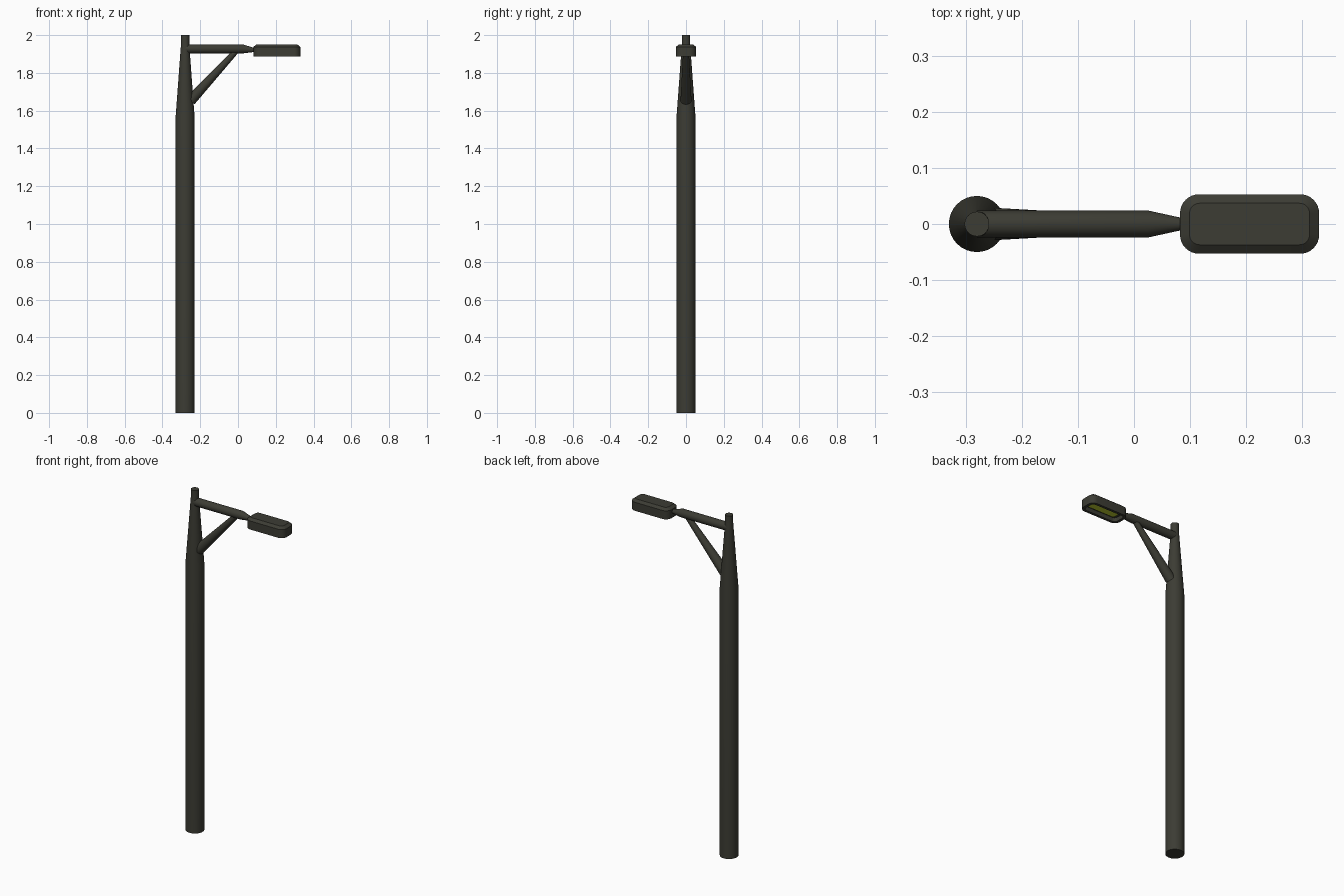
import bpy, bmesh, math
from mathutils import Vector

if "Cube" in bpy.data.objects:
    bpy.data.objects.remove(bpy.data.objects["Cube"])


def material(name, color):
    m = bpy.data.materials.new(name)
    m.diffuse_color = (*color, 1)
    m.use_nodes = True
    m.node_tree.nodes["Principled BSDF"].inputs["Base Color"].default_value = m.diffuse_color
    return m


METAL = material("dark_metal", (0.045, 0.045, 0.034))
GLOW = material("lamp_yellow", (0.5, 0.6, 0.03))


def loft(name, rings, mat):
    """Skin a list of equal-length rings and close both ends."""
    bm = bmesh.new()
    loops = [[bm.verts.new(p) for p in ring] for ring in rings]
    n = len(loops[0])
    for a, b in zip(loops, loops[1:]):
        for i in range(n):
            j = (i + 1) % n
            bm.faces.new((a[i], a[j], b[j], b[i]))
    bm.faces.new(loops[0][::-1])
    bm.faces.new(loops[-1])
    bmesh.ops.recalc_face_normals(bm, faces=bm.faces)
    mesh = bpy.data.meshes.new(name)
    bm.to_mesh(mesh)
    bm.free()
    ob = bpy.data.objects.new(name, mesh)
    bpy.context.collection.objects.link(ob)
    mesh.materials.append(mat)
    bpy.ops.object.select_all(action='DESELECT')
    ob.select_set(True)
    bpy.context.view_layer.objects.active = ob
    bpy.ops.object.shade_smooth_by_angle(angle=math.radians(30))
    return ob


def tube(name, stations, n=32):
    """Round bar through (centre, radius) stations, square to its axis."""
    pts = [Vector(c) for c, r in stations]
    axis = (pts[-1] - pts[0]).normalized()
    u = Vector((0, 1, 0))
    v = axis.cross(u)
    rings = [[c + r * (math.cos(2 * math.pi * i / n) * u + math.sin(2 * math.pi * i / n) * v)
              for i in range(n)] for c, (_, r) in zip(pts, stations)]
    return loft(name, rings, METAL)


def rounded(cx, hx, hy, r, z, k=8):
    """Rounded rectangle ring."""
    ring = []
    for q, (sx, sy) in enumerate([(1, 1), (-1, 1), (-1, -1), (1, -1)]):
        for i in range(k + 1):
            a = math.pi / 2 * (q + i / k)
            ring.append((cx + sx * (hx - r) + r * math.cos(a), sy * (hy - r) + r * math.sin(a), z))
    return ring


# Pole with tapered upper section
X = -0.28
tube("pole", [((X, 0, 0), 0.05), ((X, 0, 1.57), 0.05), ((X, 0, 1.95), 0.022), ((X, 0, 2.0), 0.022)])

# Horizontal arm narrowing into the lamp head
tube("arm", [((X, 0, 1.927), 0.024), ((0.025, 0, 1.927), 0.024),
             ((0.08, 0, 1.922), 0.012), ((0.10, 0, 1.922), 0.012)])

# Diagonal brace, thicker at the pole
tube("brace", [((-0.252, 0, 1.653), 0.029), ((-0.008, 0, 1.918), 0.015)])

# Lamp housing: chamfered top, recessed underside
C = 0.206
loft("lamp_housing", [
    rounded(C, 0.107, 0.037, 0.018, 1.951),
    rounded(C, 0.124, 0.053, 0.034, 1.938),
    rounded(C, 0.124, 0.053, 0.034, 1.888),
    rounded(C, 0.108, 0.038, 0.019, 1.888),
    rounded(C, 0.108, 0.038, 0.019, 1.912)], METAL)

# Glowing panel inside the recess
loft("lamp_panel", [rounded(C, 0.09, 0.03, 0.01, 1.908), rounded(C, 0.09, 0.03, 0.01, 1.914)], GLOW)
